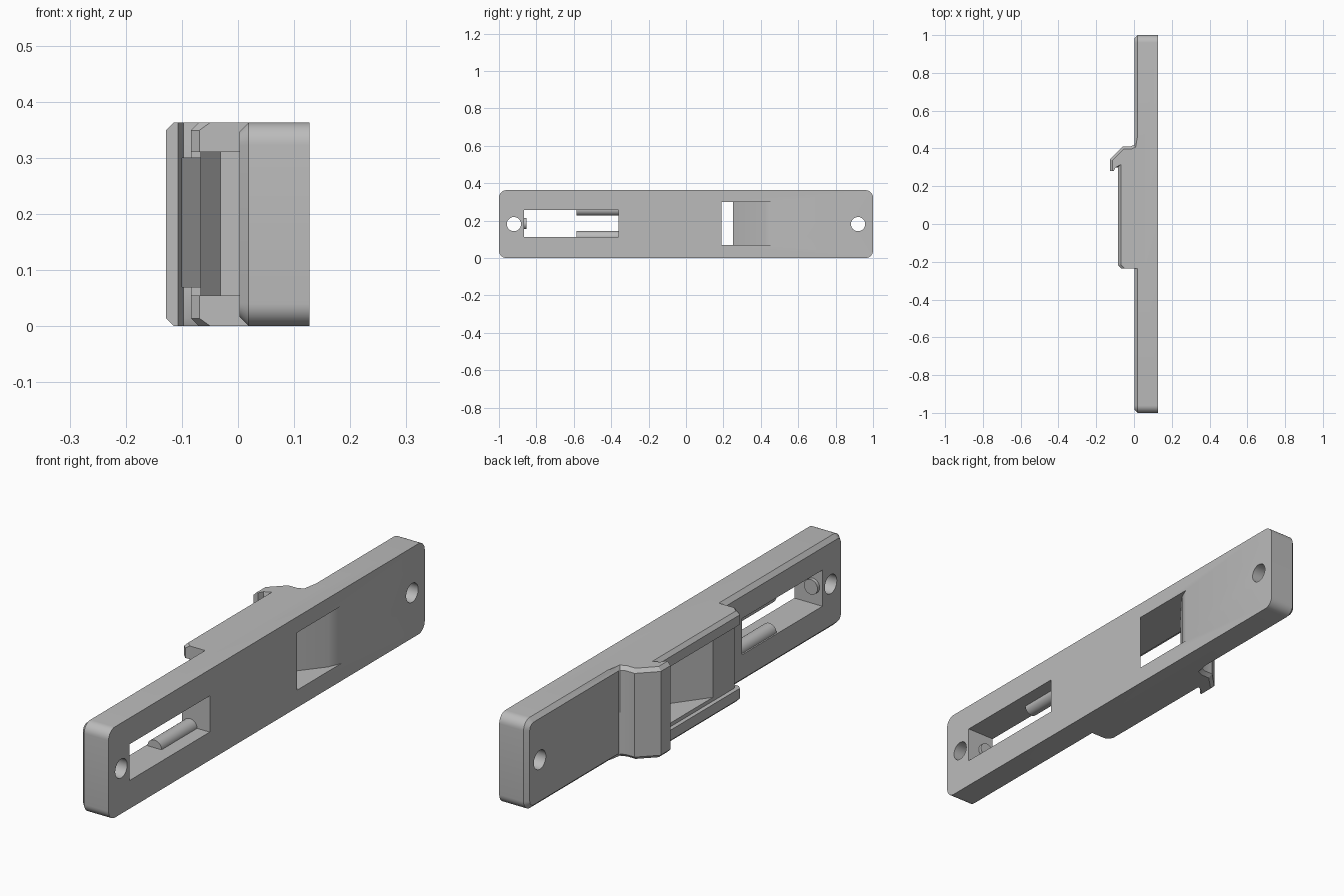
import bpy, bmesh, math
from mathutils import Vector

cube = bpy.data.objects.get("Cube")
if cube:
    bpy.data.objects.remove(cube, do_unlink=True)

grey = bpy.data.materials.new("light grey plastic")
grey.use_nodes = True
grey.diffuse_color = (0.5, 0.5, 0.5, 1)
grey.node_tree.nodes["Principled BSDF"].inputs["Base Color"].default_value = (0.5, 0.5, 0.5, 1)

HEIGHT = 0.363
MID = HEIGHT / 2
BACK, FRONT = 0.003, 0.127


def prism(name, profile, axis, lo, hi, chamfer=0, rule=None):
    """Extrude a 2D profile along x (profile y,z), y (x,z) or z (x,y)."""
    place = {"x": lambda a, b, t: (t, a, b),
             "y": lambda a, b, t: (a, t, b),
             "z": lambda a, b, t: (a, b, t)}[axis]
    bm = bmesh.new()
    rings = [[bm.verts.new(place(a, b, t)) for a, b in profile] for t in (lo, hi)]
    for ring in rings:
        bm.faces.new(ring)
    n = len(profile)
    for i in range(n):
        j = (i + 1) % n
        bm.faces.new((rings[0][i], rings[0][j], rings[1][j], rings[1][i]))
    bmesh.ops.recalc_face_normals(bm, faces=bm.faces)
    if chamfer:
        edges = [e for e in bm.edges if rule(*[v.co for v in e.verts])]
        bmesh.ops.bevel(bm, geom=edges, offset=chamfer, segments=1, affect="EDGES")
    mesh = bpy.data.meshes.new(name)
    bm.to_mesh(mesh)
    bm.free()
    mesh.materials.append(grey)
    obj = bpy.data.objects.new(name, mesh)
    bpy.context.collection.objects.link(obj)
    return obj


def arc(cx, cy, r, start, end, steps):
    return [(cx + r * math.cos(math.radians(start + (end - start) * i / steps)),
             cy + r * math.sin(math.radians(start + (end - start) * i / steps)))
            for i in range(steps + 1)]


def circle(cx, cy, r):
    return arc(cx, cy, r, 0, 350, 35)


def box(y0, y1, z0, z1):
    return [(y0, z0), (y1, z0), (y1, z1), (y0, z1)]


def combine(target, other, operation):
    other.hide_render = True
    mod = target.modifiers.new("combine", "BOOLEAN")
    mod.operation, mod.solver, mod.object = operation, "EXACT", other
    bpy.context.view_layer.objects.active = target
    bpy.ops.object.modifier_apply(modifier=mod.name)
    bpy.data.objects.remove(other, do_unlink=True)


# Long plate with rounded corners and a chamfered rear rim
r = 0.04
outline = (arc(1 - r, HEIGHT - r, r, 0, 90, 8) + arc(r - 1, HEIGHT - r, r, 90, 180, 8)
           + arc(r - 1, r, r, 180, 270, 8) + arc(1 - r, r, r, 270, 360, 8))
plate = prism("socket_plate", outline, "x", BACK, FRONT, 0.016,
              lambda a, b: a.x < 0.01 and b.x < 0.01)

# Raised socket housing with the overhanging catch
housing_profile = [(0.06, 0.47), (0.018, 0.46), (0.013, 0.435), (0, 0.418), (-0.02, 0.41),
                   (-0.06, 0.41), (-0.128, 0.342), (-0.128, 0.28), (-0.107, 0.28),
                   (-0.097, 0.3), (-0.084, 0.3), (-0.084, -0.22), (-0.069, -0.235),
                   (0.06, -0.235)]


def outer_rim(a, b):
    flat = abs(a.z - b.z) < 1e-5
    catch = min(a.y, b.y) > 0.27 and a.x - a.y < -0.3 and b.x - b.y < -0.3
    catch = catch and max(a.x, b.x) < 0.015 and min(a.y, b.y) > 0.3
    tip = max(a.x, b.x) < -0.12
    rail = max(a.x, b.x) < -0.06 and min(a.y, b.y) < 0
    return flat and (catch or tip or rail)


housing = prism("socket_housing", housing_profile, "z", 0, HEIGHT, 0.014, outer_rim)
combine(plate, housing, "UNION")

# Slanted socket running through plate and housing
socket_profile = [(0.14, 0.208), (-0.067, -0.075), (-0.15, -0.075), (-0.15, 0.25),
                  (-0.1, 0.27), (-0.1, 0.32), (-0.06, 0.36), (-0.03, 0.36), (-0.03, 0.25),
                  (0.105, 0.42), (0.14, 0.5)]
combine(plate, prism("socket_cutter", socket_profile, "z", 0.07, 0.3), "DIFFERENCE")

# Open channel with an undercut lip between the two rails
channel_profile = [(-0.067, 0.275), (-0.067, -0.21), (-0.031, -0.165), (BACK, -0.165),
                   (BACK, -0.3), (-0.09, -0.3), (-0.09, 0.275)]
combine(plate, prism("channel_cutter", channel_profile, "z", 0.055, 0.31), "DIFFERENCE")

# Long rectangular window
combine(plate, prism("window_cutter", box(-0.867, -0.36, 0.113, 0.258), "x", -0.05, 0.2), "DIFFERENCE")

# Mounting holes at both ends
for y in (-0.92, 0.92):
    combine(plate, prism("hole_cutter", circle(y, MID, 0.038), "x", -0.05, 0.2), "DIFFERENCE")

# Round guide ribs on the window sides
for name, z in (("lower_guide_rib", 0.113), ("upper_guide_rib", 0.258)):
    prism(name, circle(0.04, z, 0.031), "y", -0.585, -0.355)

# Small round stop on the window end
prism("window_stop", circle(0.045, MID + 0.003, 0.03), "y", -0.875, -0.853)

for obj in bpy.context.scene.objects:
    if obj.type == "MESH":
        bpy.ops.object.select_all(action="DESELECT")
        obj.select_set(True)
        bpy.context.view_layer.objects.active = obj
        bpy.ops.object.shade_smooth_by_angle(angle=math.radians(30))
